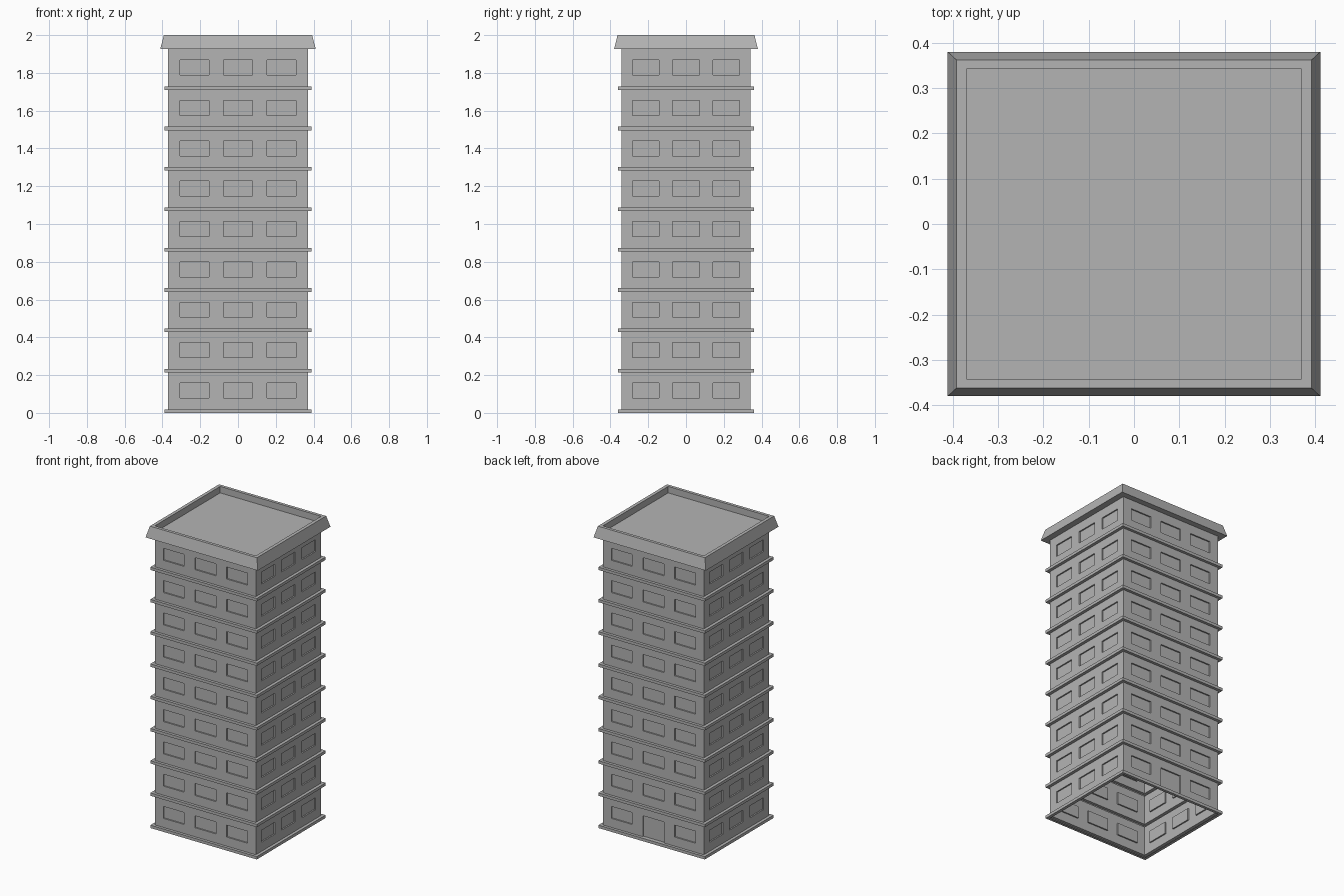
import bpy, bmesh
from mathutils import Matrix, Vector
from math import pi

if "Cube" in bpy.data.objects:
    bpy.data.objects.remove(bpy.data.objects["Cube"])

HX, HY = 0.37, 0.342          # half width and half depth of the walls
FLOORS, PITCH = 9, 0.2137
LEDGE_H, LEDGE_OUT = 0.019, 0.054
WALL_TOP, DEPTH = 1.927, 0.009

grey = bpy.data.materials.new("dark_grey")
grey.diffuse_color = (0.456, 0.456, 0.456, 1)
grey.use_nodes = True
grey.node_tree.nodes["Principled BSDF"].inputs["Base Color"].default_value = grey.diffuse_color


def finish(name, bm):
    bmesh.ops.remove_doubles(bm, verts=bm.verts, dist=1e-5)
    mesh = bpy.data.meshes.new(name)
    bm.to_mesh(mesh)
    bm.free()
    mesh.materials.append(grey)
    obj = bpy.data.objects.new(name, mesh)
    bpy.context.collection.objects.link(obj)
    return obj


def loft(bm, profile, cap=False):
    """Rectangular rings from (outward growth, z) pairs, joined in order."""
    rings = []
    for grow, z in profile:
        x, y = HX * (1 + grow), HY * (1 + grow)
        rings.append([bm.verts.new(p) for p in
                      ((-x, -y, z), (x, -y, z), (x, y, z), (-x, y, z))])
    for lo, hi in zip(rings, rings[1:]):
        for i in range(4):
            j = (i + 1) % 4
            bm.faces.new((lo[i], lo[j], hi[j], hi[i]))
    if cap:
        bm.faces.new(rings[-1])


def panel(bm, side, z0, z1, w0, w1, door):
    """One storey of one side: a wall strip with three recessed openings."""
    half, dist = (HX, HY) if side % 2 == 0 else (HY, HX)
    rot = Matrix.Rotation(side * pi / 2, 3, 'Z')

    def quad(pts):
        bm.faces.new([bm.verts.new(rot @ Vector((u, d - dist, z))) for u, z, d in pts])

    def rect(a, b, c, d, depth=0.0):
        return [(a, c, depth), (b, c, depth), (b, d, depth), (a, d, depth)]

    w, step = half * 0.207, half * 0.625
    edge = -half
    for i in (-1, 0, 1):
        a, b = i * step - w, i * step + w
        bottom = z0 if door and i == 0 else w0
        quad(rect(edge, a, z0, z1))
        quad(rect(a, b, w1, z1))
        if bottom > z0:
            quad(rect(a, b, z0, bottom))
        outer, inner = rect(a, b, bottom, w1), rect(a, b, bottom, w1, DEPTH)
        quad(inner)
        for k in range(4):
            j = (k + 1) % 4
            quad((outer[k], outer[j], inner[j], inner[k]))
        edge = b
    quad(rect(edge, half, z0, z1))


# Walls with windows, and a door in the middle of the back
bm = bmesh.new()
for f in range(FLOORS):
    base = f * PITCH
    top = base + PITCH if f < FLOORS - 1 else WALL_TOP
    for side in range(4):
        panel(bm, side, base + LEDGE_H, top, base + 0.079, base + 0.158,
              f == 0 and side == 2)
finish("walls", bm)

# Ledge below each storey
bm = bmesh.new()
for f in range(FLOORS):
    z = f * PITCH
    loft(bm, [(0, z), (LEDGE_OUT, z), (LEDGE_OUT, z + LEDGE_H), (0, z + LEDGE_H)])
finish("floor_ledges", bm)

# Sloped cornice, parapet rim and sunken roof
bm = bmesh.new()
loft(bm, [(0, WALL_TOP), (0.112, WALL_TOP), (0.06, 2.0), (0, 2.0), (0, 1.957)], cap=True)
finish("roof_cornice", bm)
